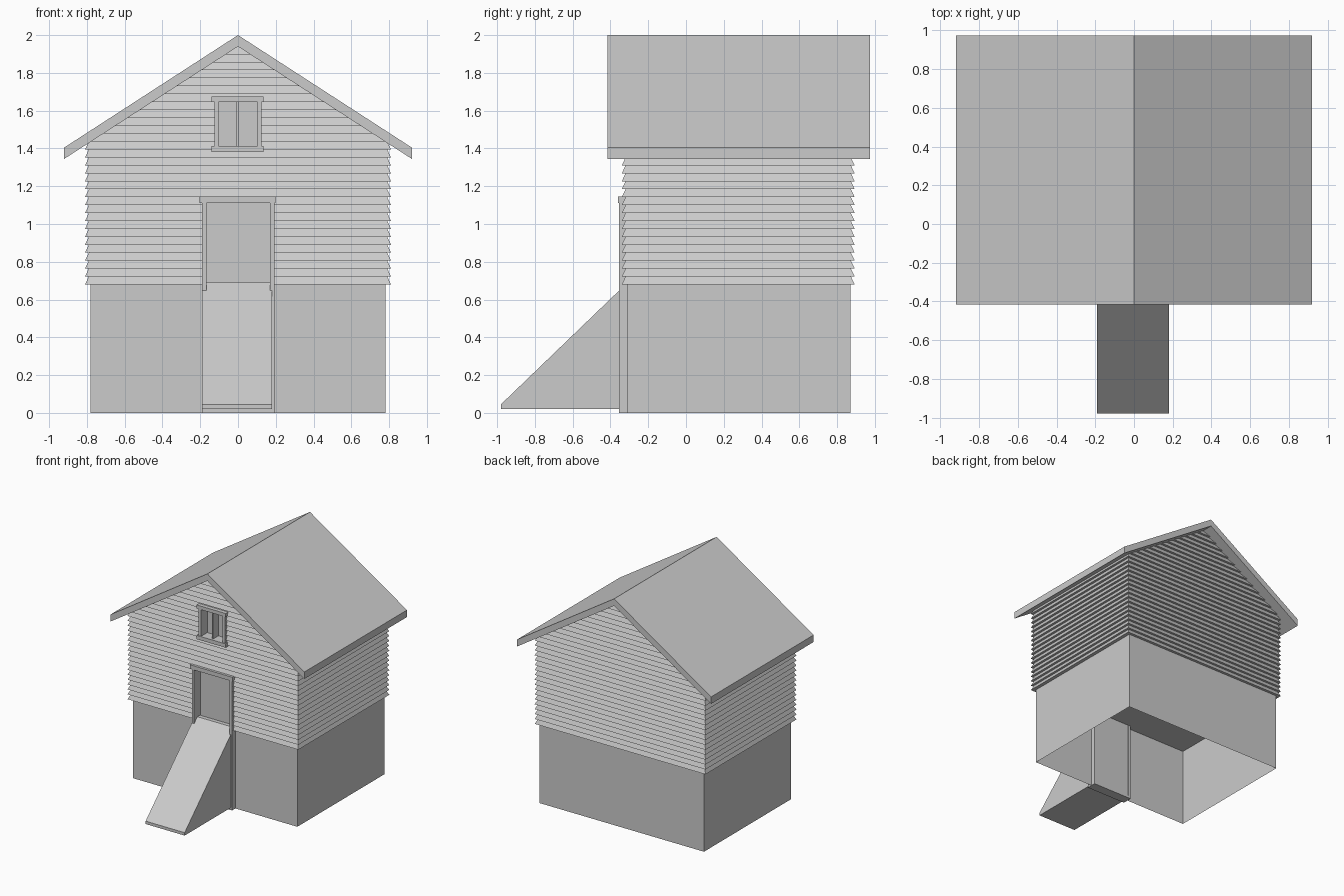
import bpy, bmesh
from mathutils import Vector

if "Cube" in bpy.data.objects:
    bpy.data.objects.remove(bpy.data.objects["Cube"])


def finish(name, bm):
    bmesh.ops.recalc_face_normals(bm, faces=bm.faces[:])
    me = bpy.data.meshes.new(name)
    bm.to_mesh(me)
    bm.free()
    ob = bpy.data.objects.new(name, me)
    bpy.context.collection.objects.link(ob)
    return ob


def box(name, x, y, z):
    bm = bmesh.new()
    bmesh.ops.create_cube(bm, size=1)
    for v in bm.verts:
        v.co = [(a + b) / 2 + c * (b - a) for c, (a, b) in zip(v.co, (x, y, z))]
    return finish(name, bm)


def prism(name, pts, direction):
    """Closed outline pushed along a direction."""
    bm = bmesh.new()
    f = bm.faces.new([bm.verts.new(p) for p in pts])
    r = bmesh.ops.extrude_face_region(bm, geom=[f])
    bmesh.ops.translate(bm, vec=direction,
                        verts=[g for g in r['geom'] if isinstance(g, bmesh.types.BMVert)])
    return finish(name, bm)


# roof: one chevron along the depth
SLOPE, EAVE = 0.647, 0.92
drop = SLOPE * EAVE
chevron = [(-EAVE, 2 - drop), (0, 2), (EAVE, 2 - drop),
           (EAVE, 1.94 - drop), (0, 1.94), (-EAVE, 1.94 - drop)]
prism("roof", [(x, -0.415, z) for x, z in chevron], (0, 1.39, 0))

# base walls: open-bottomed skirt with a gap for the doorway
bm = bmesh.new()
path = [(-0.18, -0.31), (-0.78, -0.31), (-0.78, 0.87), (0.78, 0.87), (0.78, -0.31), (0.18, -0.31)]
cols = [[bm.verts.new((x, y, z)) for z in (0, 0.685)] for x, y in path]
for a, b in zip(cols, cols[1:]):
    bm.faces.new((a[0], b[0], b[1], a[1]))
finish("base_walls", bm)

# lapped siding: sawtooth stack of rings, trimmed by the roof pitch
bm = bmesh.new()
rings, STEP = [], 0.042
for i in range(31):
    for dz, s in ((0, 0), (STEP, 0.02)):
        z = 0.68 + i * STEP + dz
        rings.append([bm.verts.new((x, y, z)) for x, y in
                      ((-0.81 + s, -0.34 + s), (0.81 - s, -0.34 + s),
                       (0.81 - s, 0.893 - s), (-0.81 + s, 0.893 - s))])
for a, b in zip(rings, rings[1:]):
    for k in range(4):
        n = (k + 1) % 4
        bm.faces.new((a[k], a[n], b[n], b[k]))
bm.faces.new(rings[0][::-1])
bm.faces.new(rings[-1])
for s in (1, -1):
    r = bmesh.ops.bisect_plane(bm, geom=bm.verts[:] + bm.edges[:] + bm.faces[:], dist=1e-6,
                               plane_co=(0, 0, 1.941), plane_no=Vector((s * SLOPE, 0, 1)).normalized(),
                               clear_outer=True)
    bmesh.ops.holes_fill(bm, edges=[e for e in bm.edges if e.is_boundary], sides=0)
siding = finish("siding", bm)

# recesses for the door and window
for name, x, z in (("door_cutter", 0.18, (0.6, 1.12)), ("window_cutter", 0.11, (1.4, 1.66))):
    cut = box(name, (-x, x), (-0.6, -0.27), z)
    cut.hide_render = True
    cut.hide_viewport = True
    m = siding.modifiers.new(name, 'BOOLEAN')
    m.operation = 'DIFFERENCE'
    m.solver = 'EXACT'
    m.object = cut

# door frame
for side, x in (("left", (-0.19, -0.168)), ("right", (0.17, 0.192))):
    box("door_jamb_" + side, x, (-0.355, -0.27), (0, 1.11))
box("door_header", (-0.203, 0.198), (-0.36, -0.27), (1.11, 1.145))
box("door_threshold", (-0.17, 0.17), (-0.355, -0.27), (0, 0.02))

# window frame
for side, x in (("left", (-0.125, -0.102)), ("right", (0.102, 0.125))):
    box("window_jamb_" + side, x, (-0.355, -0.27), (1.41, 1.65))
box("window_header", (-0.14, 0.135), (-0.36, -0.27), (1.645, 1.675))
box("window_sill", (-0.14, 0.135), (-0.36, -0.27), (1.382, 1.414))
box("window_mullion", (-0.007, 0.003), (-0.34, -0.27), (1.41, 1.65))

# entry ramp
wedge = [(-0.98, 0.02), (-0.98, 0.045), (-0.31, 0.69), (-0.275, 0.69), (-0.275, 0.02)]
prism("ramp", [(-0.19, y, z) for y, z in wedge], (0.37, 0, 0))
